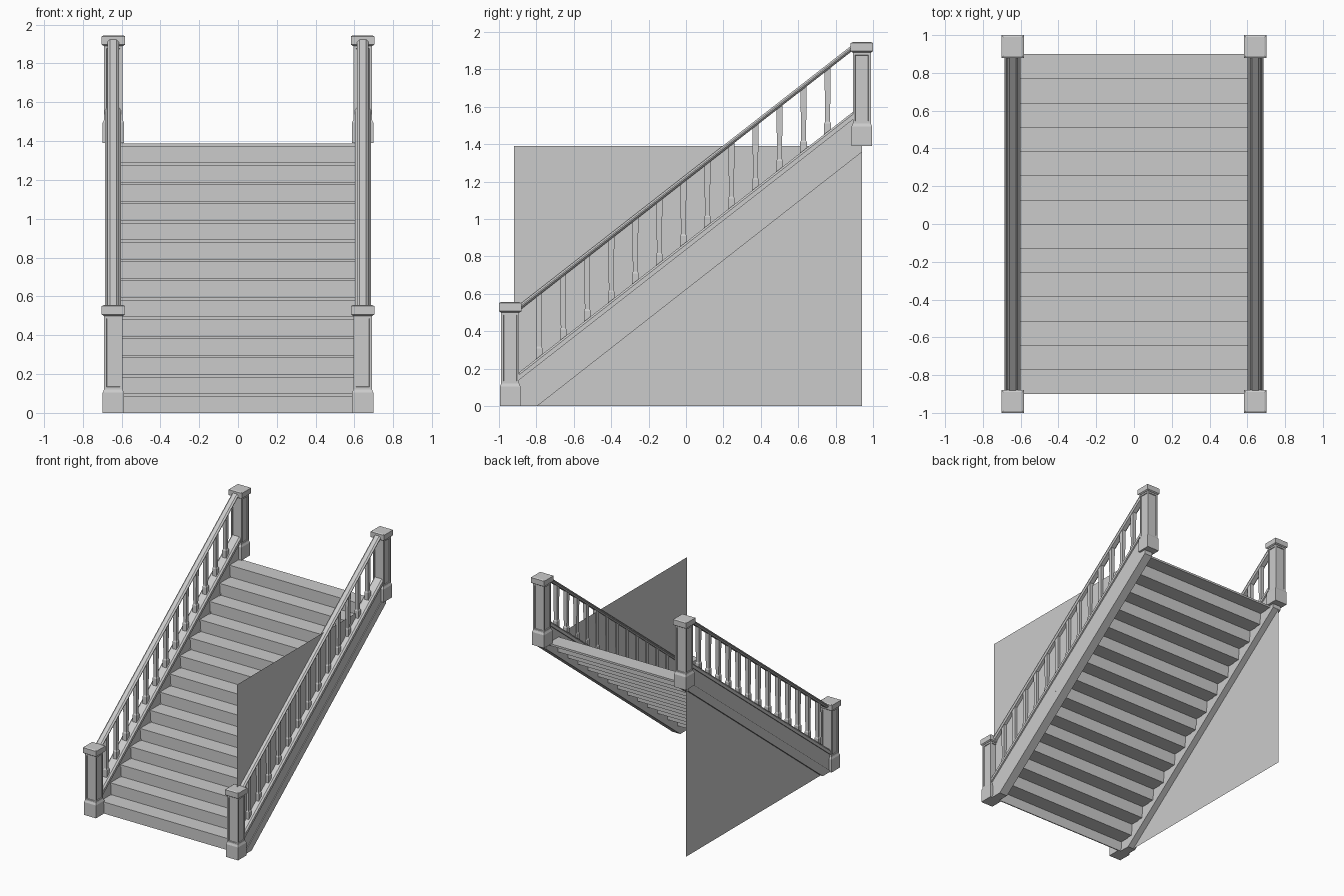
import bpy, bmesh
from mathutils import Vector

if "Cube" in bpy.data.objects:
    bpy.data.objects.remove(bpy.data.objects["Cube"])

STEPS, RUN, RISE = 14, 0.1282, 0.0992
SLOPE = 0.78
Y0, Y1 = -0.895, 0.893      # rail ends, at the posts
XC = 0.642                  # centre line of each side


def finish(name, bm, mirror=False):
    bmesh.ops.recalc_face_normals(bm, faces=bm.faces)
    me = bpy.data.meshes.new(name)
    bm.to_mesh(me)
    bm.free()
    ob = bpy.data.objects.new(name, me)
    bpy.context.collection.objects.link(ob)
    if mirror:
        m = ob.modifiers.new("mirror", 'MIRROR')
        m.use_axis = (True, False, False)
    return ob


def loft(bm, rings):
    """Skin a list of equal-length point rings and close both ends."""
    vs = [[bm.verts.new(p) for p in r] for r in rings]
    n = len(vs[0])
    for a, b in zip(vs, vs[1:]):
        for i in range(n):
            j = (i + 1) % n
            bm.faces.new((a[i], a[j], b[j], b[i]))
    bm.faces.new(vs[0])
    bm.faces.new(vs[-1])


def square(cx, cy, h, z, tilt=0):
    return [(cx + a * h, cy + b * h, z + tilt * b * h)
            for a, b in ((-1, -1), (1, -1), (1, 1), (-1, 1))]


def box(bm, x0, x1, y0, y1, z0, z1):
    loft(bm, [[(x0, y0, z), (x1, y0, z), (x1, y1, z), (x0, y1, z)] for z in (z0, z1)])


def prism(name, profile, x0, x1):
    """Side (y, z) outline extruded across x, mirrored to the other side."""
    bm = bmesh.new()
    loft(bm, [[(x, y, z) for y, z in profile] for x in (x0, x1)])
    return finish(name, bm, True)


def sloped_rail(name, section, z_start):
    """(x, z) cross-section swept up the stair slope with plumb ends."""
    bm = bmesh.new()
    loft(bm, [[(XC + x, y, z_start + SLOPE * (y - Y0) + z) for x, z in section]
              for y in (Y0, Y1)])
    return finish(name, bm, True)


# Treads and risers
treads, risers = bmesh.new(), bmesh.new()
for i in range(STEPS):
    y, z = -0.9 + i * RUN, (i + 1) * RISE
    box(treads, -0.615, 0.615, y, min(y + RUN + 0.016, 0.9), z - 0.016, z)
    box(risers, -0.615, 0.615, y + 0.008, y + 0.016, z - RISE, z - 0.016)
finish("treads", treads)
finish("risers", risers)

# Stringer boards, cut flat at the floor
top = lambda y: 0.137 + SLOPE * (y - Y0)
low = lambda y, d: d + SLOPE * (y - Y0)
prism("stringer", [(Y0, top(Y0)), (Y0, 0), (-0.795, 0),
                   (0.94, low(0.94, -0.072)), (0.94, 1.4), (Y1, top(Y1))],
      XC - 0.028, XC + 0.032)
prism("stringer_lower_trim", [(Y0, 0.005), (Y0, 0), (-0.795, 0),
                              (0.94, low(0.94, -0.074)), (0.94, 1.39), (Y1, low(Y1, 0.005))],
      XC - 0.034, XC + 0.038)

# Bottom rail with chamfered top, and rounded handrail
sloped_rail("bottom_rail", [(-0.04, 0), (0.044, 0), (0.044, 0.028), (0.032, 0.041),
                            (-0.028, 0.041), (-0.04, 0.028)], 0.137)
sloped_rail("handrail", [(-0.017, -0.006), (0.019, -0.006), (0.03, 0.006), (0.03, 0.014),
                         (0.018, 0.026), (-0.016, 0.026), (-0.028, 0.014), (-0.028, 0.006)], 0.513)

# Balusters: square shaft on a small base block
bm = bmesh.new()
for i in range(13):
    y = -0.785 + i * 0.1285
    zb = 0.172 + SLOPE * (y - Y0)
    zt = 0.512 + SLOPE * (y - Y0)
    loft(bm, [square(XC, y, 0.018, zb, SLOPE), square(XC, y, 0.018, zb + 0.05),
              square(XC, y, 0.013, zb + 0.06), square(XC, y, 0.016, zt - 0.05),
              square(XC, y, 0.016, zt, SLOPE)])
finish("balusters", bm, True)


# Newel posts: plinth, panelled shaft and cap
def newel(name, y, z):
    bm = bmesh.new()
    loft(bm, [square(XC, y, h, z + dz) for h, dz in
              ((0.055, 0), (0.055, 0.105), (0.048, 0.12))])
    loft(bm, [square(XC, y, h, z + dz) for h, dz in
              ((0.05, 0.5), (0.06, 0.507), (0.06, 0.55), (0.05, 0.555))])
    start = len(bm.faces)
    loft(bm, [square(XC, y, 0.048, z + dz) for dz in (0.12, 0.5)])
    bmesh.ops.recalc_face_normals(bm, faces=bm.faces)
    bm.faces.ensure_lookup_table()
    sides = [f for f in bm.faces[start:] if abs(f.normal.z) < 0.5]
    bmesh.ops.inset_individual(bm, faces=sides, thickness=0.018)
    bmesh.ops.inset_individual(bm, faces=sides, thickness=0.003, depth=-0.006)
    finish(name, bm, True)


newel("lower_newel_posts", -0.94, 0)
newel("upper_newel_posts", 0.94, 1.39)


# Thin triangular sheets: above the slope on one side, below it on the other
def sheet(name, x, pts):
    bm = bmesh.new()
    bm.faces.new([bm.verts.new(Vector((x, y, z))) for y, z in pts])
    finish(name, bm)


sheet("right_upper_sheet", 0.635, [(-0.92, 0), (0.94, 1.39), (-0.92, 1.39)])
sheet("left_lower_sheet", -0.66, [(-0.92, 0), (0.94, 0), (0.94, 1.39)])
